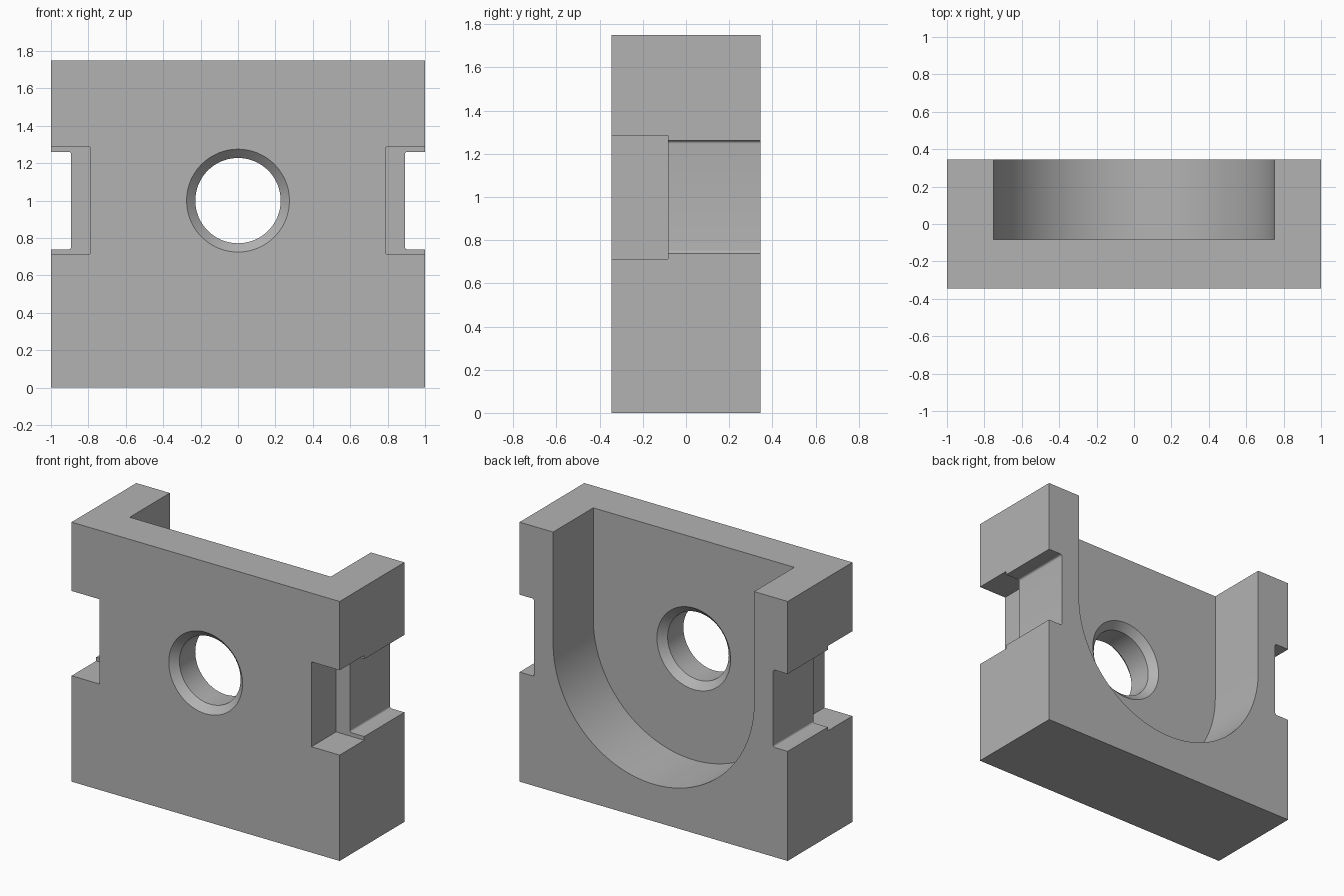
import bpy, bmesh
from math import sin, cos, pi, radians

cube = bpy.data.objects.get("Cube")
if cube:
    bpy.data.objects.remove(cube, do_unlink=True)

HALF_DEPTH, HEIGHT, AXIS = 0.345, 1.75, 1.0
STEP = -0.083      # depth of the pocket floor and of the step in the side slots
PAST = 0.1         # cutters reach this far past the surface

grey = bpy.data.materials.new("plain grey")
grey.use_nodes = True
colour = (0.45, 0.45, 0.45, 1)
grey.diffuse_color = colour
grey.node_tree.nodes["Principled BSDF"].inputs["Base Color"].default_value = colour


def finish(name, bm):
    bmesh.ops.recalc_face_normals(bm, faces=bm.faces)
    mesh = bpy.data.meshes.new(name)
    bm.to_mesh(mesh)
    bm.free()
    mesh.materials.append(grey)
    obj = bpy.data.objects.new(name, mesh)
    bpy.context.collection.objects.link(obj)
    return obj


def prism(name, outline, y0, y1):
    """Extrude an x-z outline from y0 to y1."""
    bm = bmesh.new()
    face = bm.faces.new([bm.verts.new((x, y0, z)) for x, z in outline])
    moved = bmesh.ops.extrude_face_region(bm, geom=[face])["geom"]
    verts = [v for v in moved if isinstance(v, bmesh.types.BMVert)]
    bmesh.ops.translate(bm, verts=verts, vec=(0, y1 - y0, 0))
    return finish(name, bm)


def lathe(name, profile, sides=96):
    """Rings of (y, radius) around the bore axis, capped at both ends."""
    bm = bmesh.new()
    rings = [[bm.verts.new((r * cos(2 * pi * i / sides), y, AXIS + r * sin(2 * pi * i / sides)))
              for i in range(sides)] for y, r in profile]
    for a, b in zip(rings, rings[1:]):
        for i in range(sides):
            j = (i + 1) % sides
            bm.faces.new((a[i], a[j], b[j], b[i]))
    bm.faces.new(rings[0])
    bm.faces.new(rings[-1])
    return finish(name, bm)


def arc(cx, cz, r, start, end, steps):
    angles = [radians(start + (end - start) * i / steps) for i in range(steps + 1)]
    return [(cx + r * cos(a), cz + r * sin(a)) for a in angles]


def slot(side, inner, half, fillet):
    """Side slot outline, open outward, with optional rounded inner corners."""
    pts = [(1 + PAST, AXIS - half), (1 + PAST, AXIS + half)]
    if fillet:
        pts += arc(inner + fillet, AXIS + half - fillet, fillet, 90, 180, 6)
        pts += arc(inner + fillet, AXIS - half + fillet, fillet, 180, 270, 6)
    else:
        pts += [(inner, AXIS + half), (inner, AXIS - half)]
    return [(side * x, z) for x, z in pts]


# Main block
block = prism("block", [(-1, 0), (1, 0), (1, HEIGHT), (-1, HEIGHT)], -HALF_DEPTH, HALF_DEPTH)

# U-shaped pocket, open at the back and the top
u_shape = arc(0, AXIS, 0.75, 180, 360, 64) + [(0.75, HEIGHT + PAST), (-0.75, HEIGHT + PAST)]
cutters = [prism("pocket_cutter", u_shape, STEP, HALF_DEPTH + PAST)]

# Through bore, chamfered at both ends
bore, chamfer = 0.228, 0.047
cutters.append(lathe("bore_cutter", [
    (-HALF_DEPTH - PAST, bore + chamfer + PAST),
    (-HALF_DEPTH + chamfer, bore),
    (STEP - chamfer, bore),
    (STEP + PAST, bore + chamfer + PAST)]))

# Stepped side slots: wide at the front, narrow with rounded corners behind
for side, label in ((1, "left"), (-1, "right")):
    cutters.append(prism(label + "_front_slot_cutter", slot(side, 0.79, 0.286, 0),
                         -HALF_DEPTH - PAST, STEP))
    cutters.append(prism(label + "_rear_slot_cutter", slot(side, 0.892, 0.261, 0.014),
                         STEP - PAST, HALF_DEPTH + PAST))

# Cut the block, then drop the cutters
bpy.ops.object.select_all(action="DESELECT")
bpy.context.view_layer.objects.active = block
block.select_set(True)
for cutter in cutters:
    mod = block.modifiers.new(cutter.name, "BOOLEAN")
    mod.operation, mod.solver, mod.object = "DIFFERENCE", "EXACT", cutter
    bpy.ops.object.modifier_apply(modifier=mod.name)
    bpy.data.objects.remove(cutter, do_unlink=True)

bpy.ops.object.shade_smooth_by_angle(angle=radians(30))
